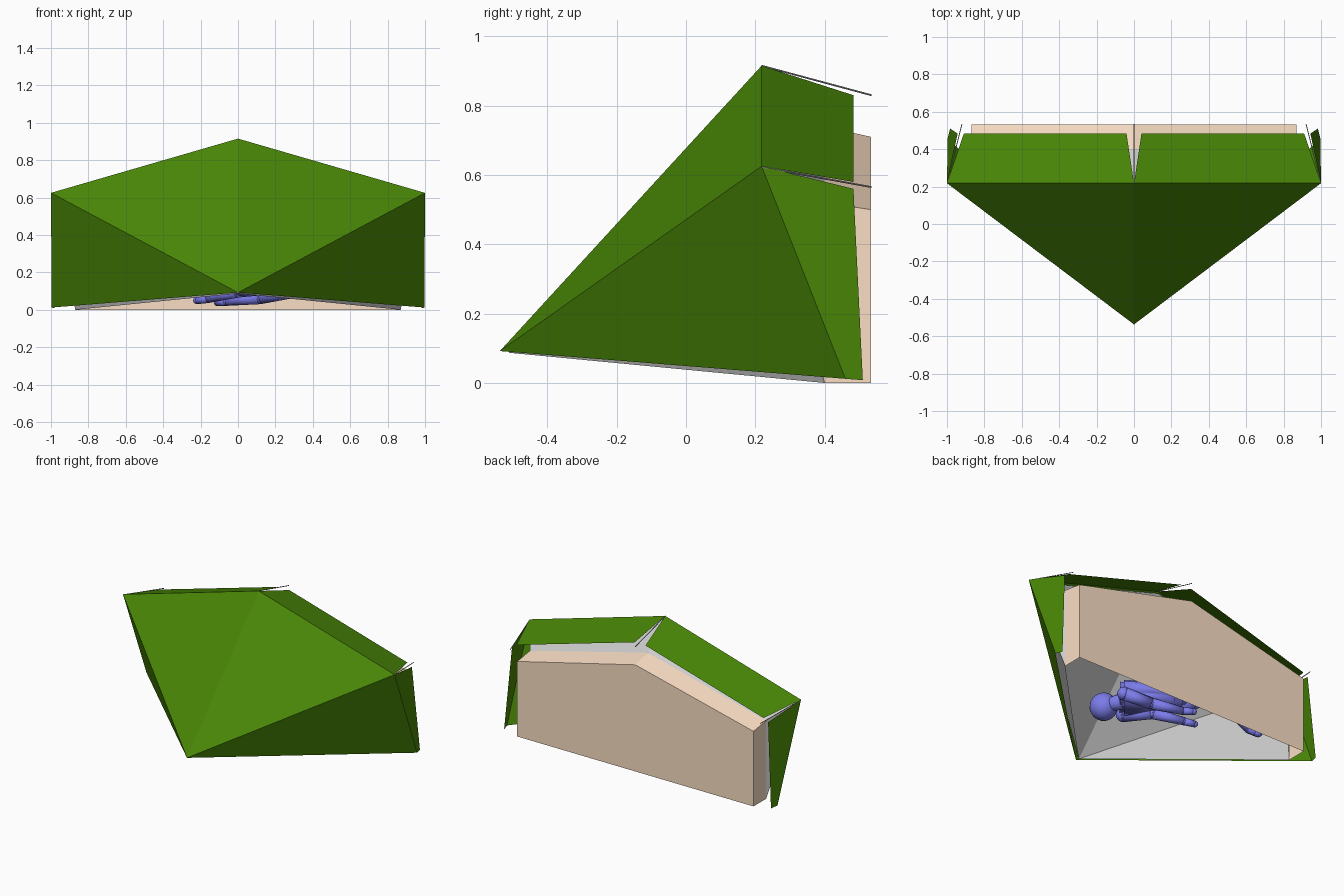
import bpy, bmesh
from mathutils import Vector

if "Cube" in bpy.data.objects:
    bpy.data.objects.remove(bpy.data.objects["Cube"])


def material(name, rgb):
    m = bpy.data.materials.new(name)
    m.diffuse_color = (*rgb, 1)
    m.use_nodes = True
    m.node_tree.nodes["Principled BSDF"].inputs["Base Color"].default_value = m.diffuse_color
    return m


GREEN = material("fly_green", (0.066, 0.24, 0.002))
BEIGE = material("wall_beige", (0.97, 0.74, 0.56))
BLUE = material("figure_blue", (0.2, 0.2, 0.83))
DARK = material("cord_grey", (0.3, 0.3, 0.32))


def finish(name, bm, mat=None, smooth=False):
    me = bpy.data.meshes.new(name)
    bm.to_mesh(me)
    bm.free()
    ob = bpy.data.objects.new(name, me)
    bpy.context.collection.objects.link(ob)
    if mat:
        me.materials.append(mat)
    for p in me.polygons:
        p.use_smooth = smooth
    return ob


def sheet(name, faces, mat=None):
    """Panels given for the +x half, mirrored to -x and welded."""
    bm = bmesh.new()
    for f in faces:
        for s in (1, -1):
            pts = [bm.verts.new((s * x, y, z)) for x, y, z in f]
            bm.faces.new(pts if s == 1 else pts[::-1])
    bmesh.ops.remove_doubles(bm, verts=bm.verts, dist=0.0005)
    return finish(name, bm, mat)


# outer fly: sloping front, side panels, loose flaps along the rear edge
nose, peak, side, foot = (0, -0.537, 0.092), (0, 0.218, 0.915), (1, 0.218, 0.625), (0.996, 0.46, 0.012)
sheet("outer_fly", [
    (nose, side, peak),
    (nose, foot, side),
    (peak, side, (0.91, 0.483, 0.58), (0.04, 0.483, 0.83)),
    (side, foot, (0.983, 0.51, 0.008), (0.943, 0.483, 0.56)),
], GREEN)

# inner tent: same shape just inside, narrowing to the back wall
inose, ipeak, iside = (0, -0.51, 0.087), (0, 0.222, 0.9), (0.985, 0.222, 0.613)
low, eave, top = (0.87, 0.40, 0), (0.87, 0.40, 0.52), (0, 0.40, 0.74)
sheet("inner_tent", [
    (inose, iside, ipeak),
    (inose, low, iside),
    (ipeak, iside, eave, top),
    (iside, low, eave),
])

# beige back wall with its short surrounding band
blow, beave, btop = (0.87, 0.533, 0), (0.87, 0.533, 0.5), (0, 0.533, 0.71)
sheet("back_wall_band", [(top, eave, beave, btop), (eave, low, blow, beave)], BEIGE)
bm = bmesh.new()
mirror = lambda p: (-p[0], p[1], p[2])
bm.faces.new([bm.verts.new(p) for p in (blow, mirror(blow), mirror(beave), btop, beave)])
finish("back_wall", bm, BEIGE)


def tube(bm, a, b, r1, r2, sides=12):
    a, b = Vector(a), Vector(b)
    d = b - a
    rot = d.to_track_quat('Z', 'Y').to_matrix().to_4x4()
    rot.translation = (a + b) / 2
    bmesh.ops.create_cone(bm, cap_ends=True, segments=sides, radius1=r1, radius2=r2,
                          depth=d.length, matrix=rot)


def ball(bm, c, r):
    new = bmesh.ops.create_uvsphere(bm, u_segments=16, v_segments=10, radius=r)["verts"]
    bmesh.ops.translate(bm, verts=new, vec=c)


# guy cords at the peak and both side corners
bm = bmesh.new()
tube(bm, peak, (0, 0.535, 0.83), 0.0025, 0.0025, 6)
for s in (1, -1):
    tube(bm, (s * 0.998, 0.22, 0.622), (s * 0.92, 0.535, 0.565), 0.0025, 0.0025, 6)
finish("guy_cords", bm, DARK)


def limb(name, pts, radii):
    bm = bmesh.new()
    for i, p in enumerate(pts):
        ball(bm, p, radii[i])
        if i:
            tube(bm, pts[i - 1], p, radii[i - 1], radii[i])
    return finish(name, bm, BLUE, True)


# figure resting on its back, head propped up, knees raised
limb("figure_head", [(0.21, -0.03, 0.155)], [0.085])
limb("figure_neck", [(0.21, -0.03, 0.155), (0.17, 0.12, 0.15)], [0.04, 0.05])

# torso: one tapered block from shoulders to hips
bm = bmesh.new()
for x, y, z in ((0.12, 0.01, 0.14), (0.31, 0.24, 0.14), (-0.17, 0.27, 0.17), (-0.06, 0.42, 0.17)):
    for dz in (-0.055, 0.07):
        bm.verts.new((x, y, z + dz))
bmesh.ops.convex_hull(bm, input=bm.verts)
bmesh.ops.bevel(bm, geom=bm.edges[:], offset=0.025, segments=2, affect='EDGES')
finish("figure_torso", bm, BLUE, True)

limb("figure_right_arm", [(0.1, 0.02, 0.12), (0.0, 0.17, 0.1), (-0.16, 0.27, 0.06),
                          (-0.22, 0.3, 0.05)], [0.045, 0.035, 0.024, 0.02])
limb("figure_left_arm", [(0.28, 0.24, 0.1), (0.12, 0.3, 0.065), (-0.06, 0.38, 0.045),
                         (-0.11, 0.42, 0.04)], [0.04, 0.035, 0.024, 0.02])
limb("figure_right_leg", [(-0.16, 0.29, 0.18), (-0.4, 0.28, 0.36), (-0.58, 0.38, 0.12),
                          (-0.61, 0.42, 0.085)], [0.065, 0.05, 0.035, 0.03])
limb("figure_left_leg", [(-0.08, 0.41, 0.18), (-0.33, 0.42, 0.36), (-0.46, 0.45, 0.15),
                         (-0.5, 0.47, 0.13)], [0.065, 0.05, 0.035, 0.03])
